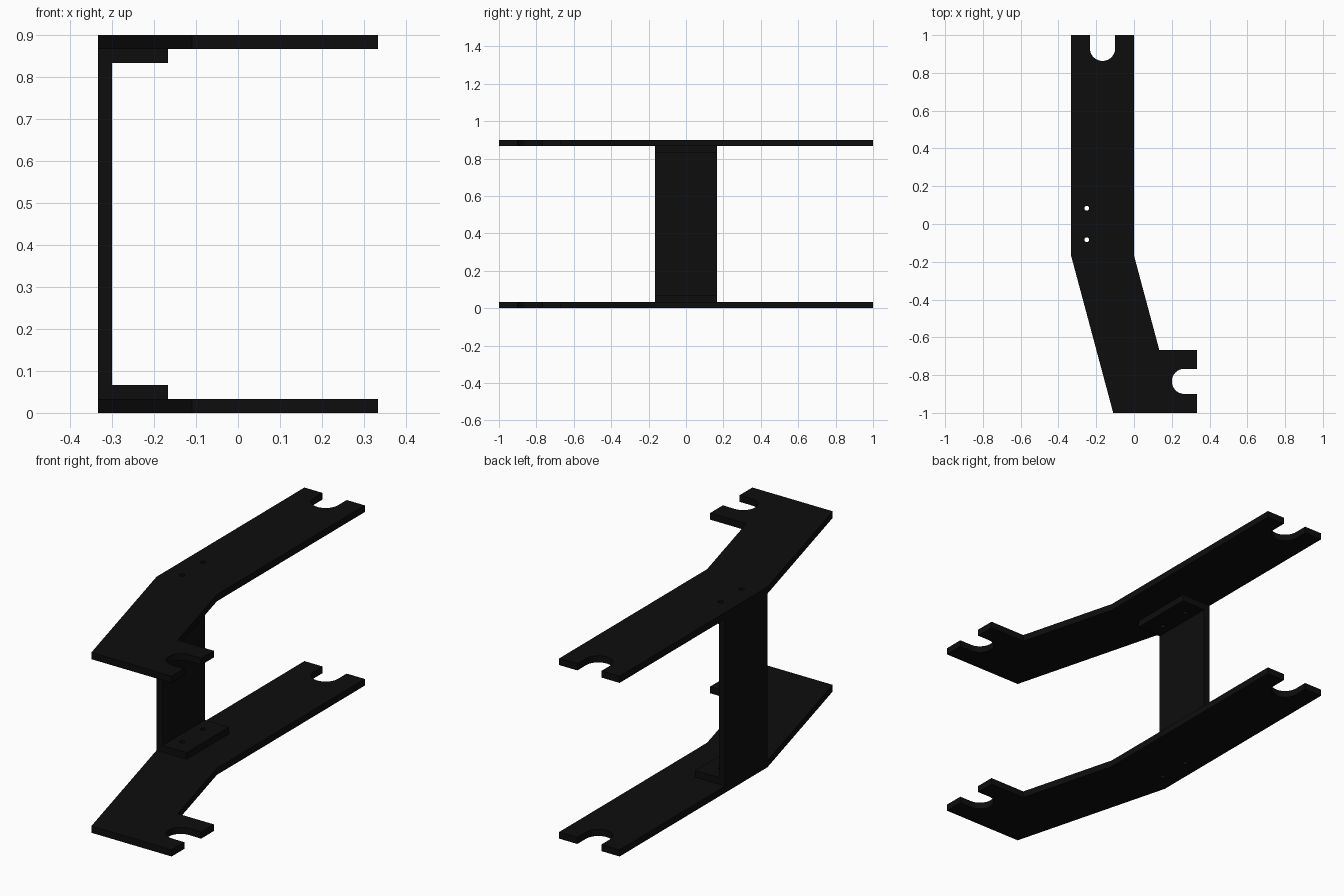
import bpy
import bmesh
from math import sin, cos, pi, radians
from mathutils import Vector

default = bpy.data.objects.get("Cube")
if default:
    bpy.data.objects.remove(default, do_unlink=True)

T = 1 / 30          # sheet thickness
HEIGHT = 0.9
HALF = 1 / 6        # half width of the bracket
EDGE = -1 / 3       # outer face of the bracket
SLOT = 1 / 15       # slot radius

black = bpy.data.materials.new("black paint")
black.use_nodes = True
black.diffuse_color = (0.004, 0.004, 0.004, 1)
black.node_tree.nodes["Principled BSDF"].inputs["Base Color"].default_value = (0.004, 0.004, 0.004, 1)


def prism(name, points, offset):
    """Extrude a closed outline along an offset vector."""
    bm = bmesh.new()
    face = bm.faces.new([bm.verts.new(p) for p in points])
    ext = bmesh.ops.extrude_face_region(bm, geom=[face])
    verts = [g for g in ext["geom"] if isinstance(g, bmesh.types.BMVert)]
    bmesh.ops.translate(bm, verts=verts, vec=Vector(offset))
    bmesh.ops.recalc_face_normals(bm, faces=bm.faces)
    mesh = bpy.data.meshes.new(name)
    bm.to_mesh(mesh)
    bm.free()
    mesh.materials.append(black)
    obj = bpy.data.objects.new(name, mesh)
    bpy.context.collection.objects.link(obj)
    return obj


def arc(cx, cy, start, end, steps=24):
    """Points of a circular slot end."""
    angles = [radians(start + (end - start) * i / steps) for i in range(steps + 1)]
    return [(cx + SLOT * cos(a), cy + SLOT * sin(a)) for a in angles]


# Cranked arm outline with a side slot at the front and an end slot at the back
outline = [(EDGE, 1), (EDGE, -HALF), (-0.11, -1), (-EDGE, -1), (-EDGE, -0.9)]
outline += arc(0.267, -0.833, 270, 90)
outline += [(-EDGE, -0.767), (-EDGE, -0.667), (0.134, -0.667), (0, -HALF), (0, 1), (-0.1, 1)]
outline += arc(-HALF, 0.93, 0, -180)
outline += [(-HALF - SLOT, 1)]

parts = []
for name, z in (("lower_arm", 0), ("upper_arm", HEIGHT - T)):
    parts.append(prism(name, [(x, y, z) for x, y in outline], (0, 0, T)))

# Channel bracket between the arms
low, high = T, HEIGHT - T
inner, lip = EDGE + T, -HALF
section = [(EDGE, low), (lip, low), (lip, low + T), (inner, low + T),
           (inner, high - T), (lip, high - T), (lip, high), (EDGE, high)]
parts.append(prism("channel_bracket", [(x, -HALF, z) for x, z in section], (0, 2 * HALF, 0)))

# Bolt holes through arms and bracket flanges
for i, y in enumerate((-HALF / 2, HALF / 2)):
    ring = [(-0.25 + 0.0125 * cos(2 * pi * k / 20), y + 0.0125 * sin(2 * pi * k / 20), -0.1)
            for k in range(20)]
    cutter = prism(f"bolt_hole_cutter_{i}", ring, (0, 0, 1.1))
    cutter.hide_render = True
    cutter.hide_viewport = True
    for part in parts:
        mod = part.modifiers.new(f"bolt_hole_{i}", "BOOLEAN")
        mod.operation = "DIFFERENCE"
        mod.solver = "EXACT"
        mod.object = cutter

# Smooth the slot ends while keeping sharp edges
bpy.ops.object.select_all(action="DESELECT")
for part in parts:
    part.select_set(True)
bpy.context.view_layer.objects.active = parts[0]
bpy.ops.object.shade_smooth_by_angle(angle=radians(14))
